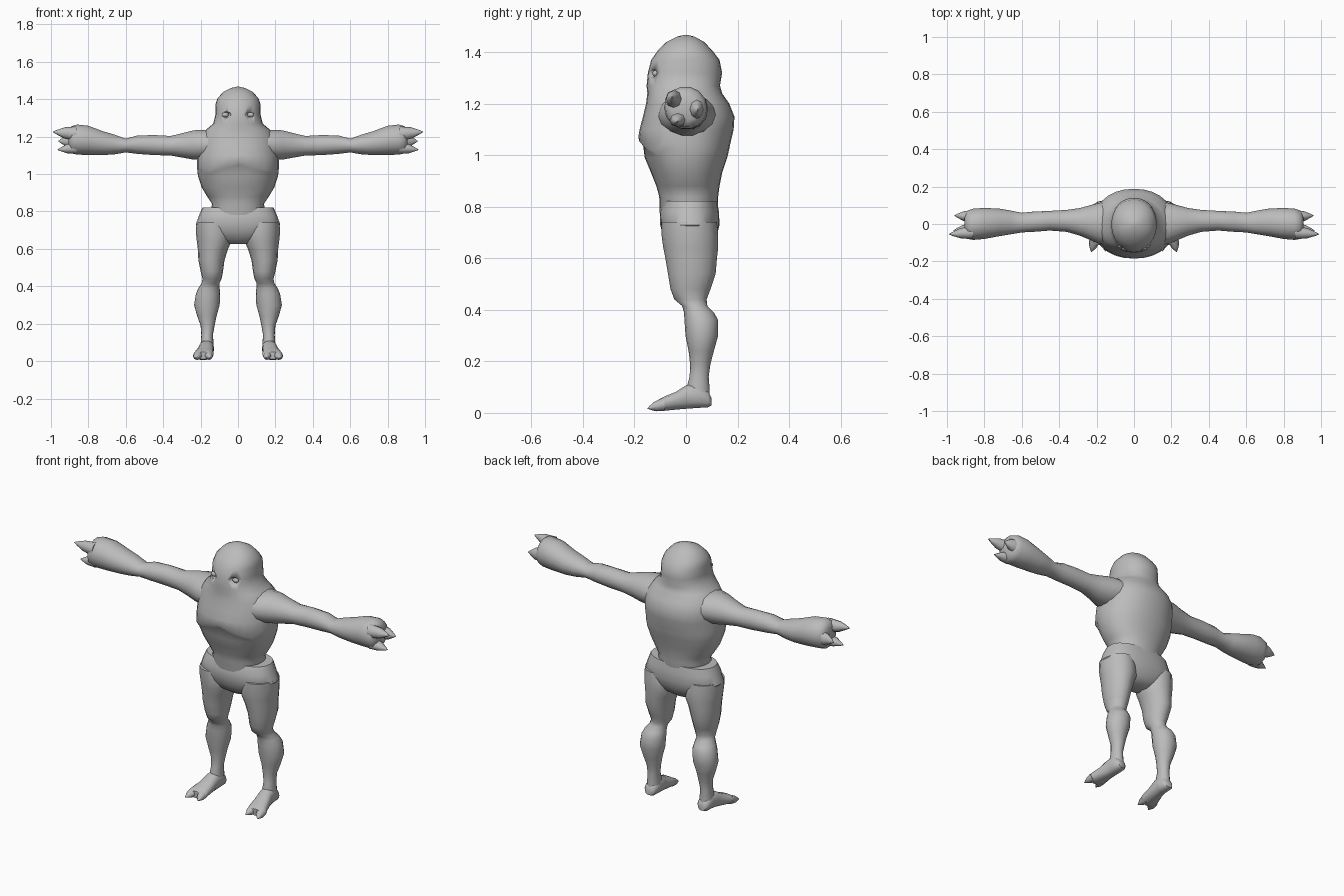
import bpy, bmesh
from math import cos, sin, pi
from mathutils import Vector

cube = bpy.data.objects.get("Cube")
if cube:
    bpy.data.objects.remove(cube)

skin = bpy.data.materials.new("grey_skin")
skin.use_nodes = True
GREY = (0.5, 0.5, 0.5, 1)
skin.diffuse_color = GREY
skin.node_tree.nodes["Principled BSDF"].inputs["Base Color"].default_value = GREY

# Each axis maps (along, first cross direction, second cross direction) to x, y, z
AXES = {"z": lambda t, u, v: (u, v, t),
        "x": lambda t, u, v: (t, u, v),
        "y": lambda t, u, v: (u, t, v)}


def finish(name, bm, angle=50):
    bmesh.ops.recalc_face_normals(bm, faces=bm.faces)
    mesh = bpy.data.meshes.new(name)
    bm.to_mesh(mesh)
    bm.free()
    mesh.materials.append(skin)
    obj = bpy.data.objects.new(name, mesh)
    bpy.context.collection.objects.link(obj)
    bpy.ops.object.select_all(action="DESELECT")
    obj.select_set(True)
    bpy.context.view_layer.objects.active = obj
    bpy.ops.object.shade_smooth_by_angle(angle=angle * pi / 180)
    return obj


def loft(name, axis, rings, side=1, n=20, power=1.0, angle=50):
    """Skin oval rings given as (along, u min, u max, v min, v max)."""
    bm = bmesh.new()
    loops = []
    for t, u0, u1, v0, v1 in rings:
        loop = []
        for i in range(n):
            a = 2 * pi * i / n
            c, s = cos(a), sin(a)
            c = abs(c) ** power * (1 if c > 0 else -1)
            s = abs(s) ** power * (1 if s > 0 else -1)
            x, y, z = AXES[axis](t, (u0 + u1) / 2 + c * (u1 - u0) / 2,
                                 (v0 + v1) / 2 + s * (v1 - v0) / 2)
            loop.append(bm.verts.new((x * side, y, z)))
        loops.append(loop)
    for a, b in zip(loops, loops[1:]):
        for i in range(n):
            j = (i + 1) % n
            bm.faces.new((a[i], a[j], b[j], b[i]))
    bm.faces.new(loops[0])
    bm.faces.new(loops[-1])
    return finish(name, bm, angle)


def claw(name, base, tip, radii, side):
    """Tapered digit: an oval base drawn out to a point, with a thick middle."""
    base, tip = Vector(base), Vector(tip)
    d = (tip - base).normalized()
    u = d.cross(Vector((0, 0, 1))).normalized()
    w = u.cross(d)
    bm = bmesh.new()
    loops = []
    for t, k in ((0, 1), (0.5, 0.75), (0.8, 0.35), (1, 0.04)):
        c = base.lerp(tip, t)
        loop = []
        for i in range(8):
            a = i * pi / 4
            p = c + (u * cos(a) * radii[0] + w * sin(a) * radii[1]) * k
            loop.append(bm.verts.new((p.x * side, p.y, p.z)))
        loops.append(loop)
    for a, b in zip(loops, loops[1:]):
        for i in range(8):
            j = (i + 1) % 8
            bm.faces.new((a[i], a[j], b[j], b[i]))
    bm.faces.new(loops[0])
    bm.faces.new(loops[-1])
    return finish(name, bm)


def ellipsoid(name, centre, size):
    bm = bmesh.new()
    bmesh.ops.create_uvsphere(bm, u_segments=12, v_segments=8, radius=1)
    for v in bm.verts:
        v.co = Vector([c + p * s for c, p, s in zip(centre, v.co, size)])
    return finish(name, bm)


# Head, chest and waist in one body: (z, half width, front y, back y)
body = [(0.70, .12, -.08, .10), (0.78, .155, -.102, .122), (0.84, .138, -.104, .125),
        (0.88, .165, -.115, .13), (0.93, .195, -.135, .14), (0.99, .214, -.16, .16),
        (1.025, .218, -.168, .168), (1.045, .219, -.185, .172), (1.10, .217, -.18, .185),
        (1.15, .212, -.167, .188), (1.20, .20, -.155, .168), (1.24, .168, -.15, .14),
        (1.27, .132, -.153, .132), (1.32, .12, -.148, .14), (1.37, .121, -.135, .13),
        (1.405, .11, -.11, .103), (1.44, .078, -.075, .07), (1.46, .038, -.035, .033),
        (1.467, .006, -.006, .006)]
torso = loft("head_and_torso", "z", [(z, -w, w, f, b) for z, w, f, b in body], n=28, power=.92)

# Chest ledge rises to a notch at the middle of the breastbone
for v in torso.data.vertices:
    if v.co.y < -.09 and 1.02 < v.co.z < 1.05:
        v.co.z += .025 - .3 * abs(v.co.x)

# Eye sockets
for side in (-1, 1):
    cutter = ellipsoid("eye_cutter", (side * .068, -.142, 1.318), (.03, .034, .019))
    cutter.hide_render = True
    mod = torso.modifiers.new("socket", "BOOLEAN")
    mod.operation, mod.solver, mod.object = "DIFFERENCE", "EXACT", cutter
    bpy.context.view_layer.objects.active = torso
    bpy.ops.object.modifier_apply(modifier=mod.name)
    bpy.data.objects.remove(cutter)

# Hips, a separate shell whose rim stands out from the waist
hips = loft("hips", "z", [(.625, -.06, .06, -.03, .07), (.65, -.14, .14, -.065, .10),
                          (.69, -.20, .20, -.09, .12), (.73, -.226, .226, -.10, .13),
                          (.78, -.208, .208, -.102, .128), (.822, -.19, .19, -.085, .12)],
            n=24, power=.85, angle=40)

# Limbs: ring values are (along, min, max, min, max)
ARM = [(.10, -.12, .13, 1.07, 1.24), (.19, -.105, .112, 1.075, 1.238),
       (.235, -.085, .10, 1.075, 1.236), (.29, -.062, .085, 1.085, 1.222),
       (.36, -.042, .075, 1.098, 1.205), (.45, -.035, .07, 1.10, 1.21),
       (.54, -.042, .066, 1.107, 1.207), (.60, -.045, .06, 1.115, 1.19),
       (.66, -.055, .072, 1.104, 1.212), (.72, -.065, .082, 1.10, 1.23),
       (.80, -.08, .086, 1.10, 1.26), (.86, -.085, .082, 1.102, 1.267),
       (.89, -.08, .072, 1.108, 1.258), (.905, -.055, .05, 1.135, 1.23)]
LEG = [(.74, .05, .222, -.095, .12), (.69, .03, .225, -.095, .125),
       (.64, .035, .22, -.088, .125), (.60, .053, .215, -.08, .12),
       (.54, .072, .212, -.07, .115), (.48, .08, .20, -.06, .095),
       (.44, .088, .19, -.045, .08), (.415, .10, .195, -.015, .083),
       (.39, .098, .212, -.008, .108), (.36, .095, .225, -.006, .125),
       (.30, .098, .235, -.002, .125), (.24, .115, .218, .01, .108),
       (.19, .125, .20, .016, .095), (.14, .134, .196, .014, .088),
       (.09, .13, .20, 0, .092), (.05, .132, .20, .0, .092)]
FOOT = [(.098, .145, .188, .028, .06), (.085, .132, .20, .021, .085),
        (.04, .128, .204, .018, .115), (0, .13, .21, .015, .108),
        (-.04, .13, .222, .012, .082), (-.08, .13, .234, .008, .066),
        (-.10, .132, .24, .006, .056), (-.112, .145, .23, .01, .048)]
FINGERS = {"upper": ((.865, -.045, 1.215), (.99, -.055, 1.226), (.036, .04)),
           "lower": ((.865, -.03, 1.14), (.965, -.035, 1.13), (.036, .032)),
           "rear": ((.865, .04, 1.18), (.96, .045, 1.175), (.034, .045))}
TOES = {"outer": ((.212, -.09, .032), (.228, -.15, .017), (.028, .025)),
        "inner": ((.158, -.09, .032), (.15, -.147, .017), (.026, .025))}

for side, word in ((1, "left"), (-1, "right")):
    loft(word + "_arm", "x", ARM, side, n=14)
    loft(word + "_leg", "z", LEG, side, n=16)
    loft(word + "_foot", "y", FOOT, side, n=14, power=.85)
    ellipsoid(word + "_eye", (side * .068, -.118, 1.317), (.018, .012, .013))
    for label, (base, tip, radii) in FINGERS.items():
        claw(f"{word}_{label}_finger", base, tip, radii, side)
    for label, (base, tip, radii) in TOES.items():
        claw(f"{word}_{label}_toe", base, tip, radii, side)
